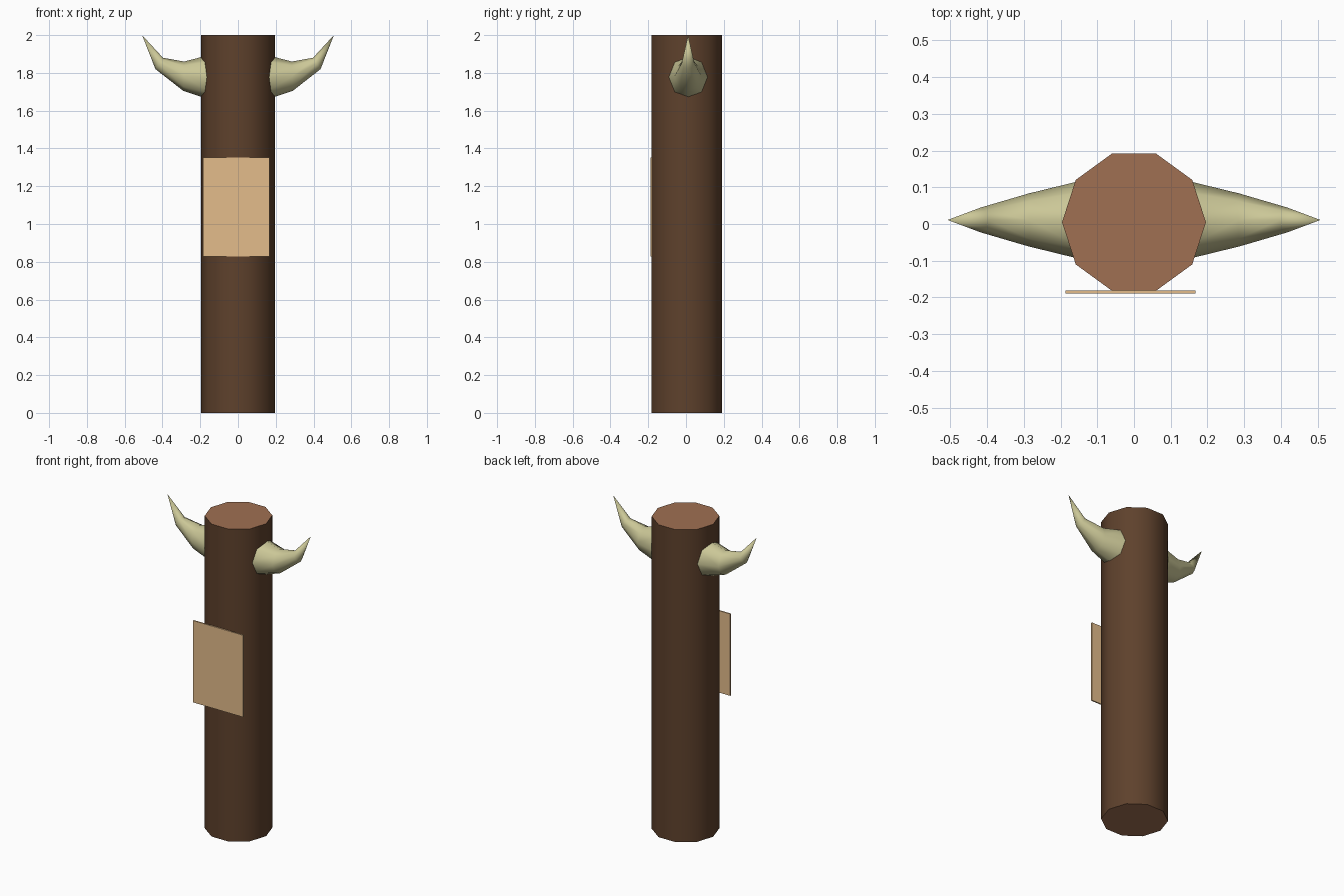
import bpy, bmesh, math
from mathutils import Vector

if "Cube" in bpy.data.objects:
    bpy.data.objects.remove(bpy.data.objects["Cube"])


def material(name, rgb):
    m = bpy.data.materials.new(name)
    lin = [((c / 255 + 0.055) / 1.055) ** 2.4 for c in rgb]
    m.diffuse_color = (*lin, 1)
    m.use_nodes = True
    m.node_tree.nodes["Principled BSDF"].inputs["Base Color"].default_value = m.diffuse_color
    return m


WOOD = material("dark_wood", (94, 65, 44))
CUT = material("cut_wood", (160, 112, 82))
PAPER = material("tan_paper", (227, 188, 139))
HORN = material("pale_horn", (203, 199, 151))


def finish(name, bm, mats, smooth=None):
    bmesh.ops.recalc_face_normals(bm, faces=bm.faces[:])
    me = bpy.data.meshes.new(name)
    bm.to_mesh(me)
    bm.free()
    for m in mats:
        me.materials.append(m)
    ob = bpy.data.objects.new(name, me)
    bpy.context.collection.objects.link(ob)
    if smooth:
        bpy.ops.object.select_all(action='DESELECT')
        ob.select_set(True)
        bpy.context.view_layer.objects.active = ob
        bpy.ops.object.shade_smooth_by_angle(angle=math.radians(smooth))
    return ob


def loft(rings, tip=None):
    """Skin a list of vertex loops, closing the ends with a cap or a tip."""
    bm = bmesh.new()
    loops = [[bm.verts.new(p) for p in r] for r in rings]
    n = len(loops[0])
    for a, b in zip(loops, loops[1:]):
        for i in range(n):
            j = (i + 1) % n
            bm.faces.new((a[i], a[j], b[j], b[i]))
    bm.faces.new(loops[0])
    if tip is None:
        bm.faces.new(loops[-1])
    else:
        t = bm.verts.new(tip)
        for i in range(n):
            bm.faces.new((loops[-1][i], loops[-1][(i + 1) % n], t))
    return bm


# Ten-sided wooden post with paler cut ends
def post_ring(z):
    return [(0.196 * math.cos(i * math.tau / 10),
             0.005 + 0.196 * math.sin(i * math.tau / 10), z) for i in range(10)]


post = finish("post", loft([post_ring(0), post_ring(2)]), [WOOD, CUT], 40)
for face in post.data.polygons:
    face.material_index = int(abs(face.normal.z) > 0.9)

# Curved horns: each ring runs between a bottom and a top point (x, z)
SECTIONS = [((0.14, 1.655), (0.14, 1.898), 0.108),
            ((0.29, 1.705), (0.285, 1.86), 0.072),
            ((0.437, 1.82), (0.397, 1.88), 0.034)]


def horn(name, side):
    rings = []
    for (x0, z0), (x1, z1), half in SECTIONS:
        mid = Vector(((x0 + x1) / 2, 0.011, (z0 + z1) / 2))
        up = Vector(((x1 - x0) / 2, 0, (z1 - z0) / 2))
        ring = []
        for i in range(8):
            a = i * math.tau / 8
            p = mid + up * math.cos(a) + Vector((0, half * math.sin(a), 0))
            ring.append((side * p.x, p.y, p.z))
        rings.append(ring)
    finish(name, loft(rings, (side * 0.508, 0.011, 2.0)), [HORN], 60)


horn("right_horn", 1)
horn("left_horn", -1)

# Thin notice sheet on the front
bm = bmesh.new()
bmesh.ops.create_cube(bm, size=1)
for v in bm.verts:
    v.co = Vector((v.co.x * 0.354 - 0.009, v.co.y * 0.008 - 0.185, v.co.z * 0.524 + 1.09))
finish("notice_sheet", bm, [PAPER])
